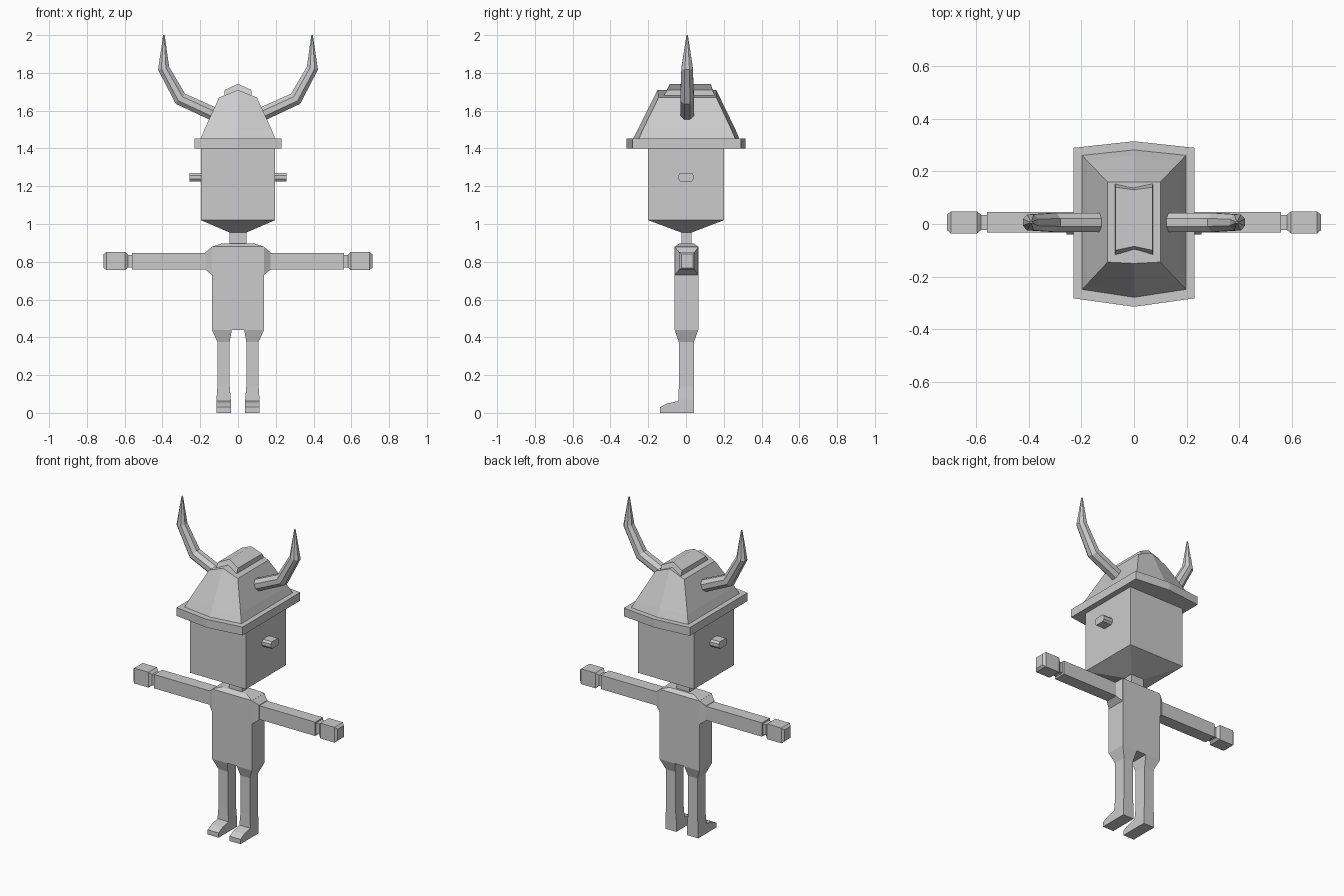
import bpy, bmesh, math
from mathutils import Vector

if "Cube" in bpy.data.objects:
    bpy.data.objects.remove(bpy.data.objects["Cube"])

grey = bpy.data.materials.new("plain grey")
grey.diffuse_color = (0.6, 0.6, 0.6, 1)
grey.use_nodes = True
grey.node_tree.nodes["Principled BSDF"].inputs["Base Color"].default_value = grey.diffuse_color


def loft(name, rings):
    """Skin a list of equal-length rings and cap both ends."""
    bm = bmesh.new()
    rows = [[bm.verts.new(p) for p in ring] for ring in rings]
    n = len(rows[0])
    for a, b in zip(rows, rows[1:]):
        for i in range(n):
            j = (i + 1) % n
            bm.faces.new((a[i], a[j], b[j], b[i]))
    bm.faces.new(rows[0])
    bm.faces.new(rows[-1])
    bmesh.ops.recalc_face_normals(bm, faces=bm.faces)
    mesh = bpy.data.meshes.new(name)
    bm.to_mesh(mesh)
    bm.free()
    mesh.materials.append(grey)
    obj = bpy.data.objects.new(name, mesh)
    bpy.context.collection.objects.link(obj)
    return obj


def rect_z(z, x0, x1, y0, y1):
    return [(x0, y0, z), (x1, y0, z), (x1, y1, z), (x0, y1, z)]


def rect_x(x, y0, y1, z0, z1):
    return [(x, y0, z0), (x, y1, z0), (x, y1, z1), (x, y0, z1)]


def peaked(x, zs, zc, f, fc, b, bc):
    """Six-sided outline: sides at +-x, height zs at corners and zc on the centre line."""
    return [(-x, f, zs), (0, fc, zc), (x, f, zs), (x, b, zs), (0, bc, zc), (-x, b, zs)]


# Head with tapered chin, and neck
loft("head", [rect_z(0.955, -0.045, 0.045, -0.025, 0.03),
              rect_z(1.02, -0.195, 0.195, -0.2, 0.2),
              rect_z(1.41, -0.195, 0.195, -0.2, 0.2)])
loft("neck", [rect_z(z, -0.045, 0.045, -0.025, 0.03) for z in (0.88, 0.97)])

# Helmet: brim, dome and ridge plate
loft("helmet_brim", [peaked(0.23, z, z, -0.283, -0.315, 0.29, 0.315) for z in (1.4, 1.452)])
loft("helmet_dome", [peaked(0.198, 1.45, 1.45, -0.25, -0.28, 0.262, 0.283),
                     peaked(0.178, 1.5, 1.5, -0.228, -0.255, 0.24, 0.262),
                     peaked(0.1, 1.67, 1.71, -0.145, -0.15, 0.16, 0.16)])
loft("helmet_ridge", [peaked(0.072, 1.675, 1.70, -0.12, -0.1, 0.155, 0.14),
                      peaked(0.07, 1.71, 1.742, -0.1, -0.085, 0.14, 0.13)])

# Torso with bevelled shoulders
loft("torso", [rect_z(0.44, -0.138, 0.138, -0.06, 0.065),
               rect_z(0.88, -0.138, 0.138, -0.06, 0.065),
               rect_z(0.897, -0.085, 0.085, -0.035, 0.042)])

# Paired parts
for side, s in (("right", 1), ("left", -1)):
    # Ears: flattened octagonal pegs
    outline = [(-0.04, 1.237), (-0.03, 1.225), (0.03, 1.225), (0.04, 1.237),
               (0.04, 1.258), (0.03, 1.27), (-0.03, 1.27), (-0.04, 1.258)]
    loft(side + "_ear", [[(s * x, y, z) for y, z in outline] for x in (0.18, 0.257)])

    # Horns: octagonal tube along a bent path
    path = [(0.12, 1.578, 0.037), (0.305, 1.663, 0.037), (0.394, 1.825, 0.031), (0.392, 2.0, 0.004)]
    rings = []
    for i, (x, z, r) in enumerate(path):
        p, q = path[max(i - 1, 0)], path[min(i + 1, 3)]
        t = Vector((q[0] - p[0], q[1] - p[1])).normalized()
        ring = []
        for k in range(8):
            a = math.tau * (k + 0.5) / 8
            u, v = r * 1.06 * math.cos(a), r * 1.06 * math.sin(a)
            ring.append((s * (x - t.y * u), 0.006 + v, z + t.x * u))
        rings.append(ring)
    loft(side + "_horn", rings)

    # Shoulder stub, arm and hand
    loft(side + "_shoulder", [rect_x(s * 0.137, -0.06, 0.065, 0.73, 0.88),
                              rect_x(s * 0.172, -0.036, 0.046, 0.758, 0.85)])
    loft(side + "_arm", [rect_x(s * x, -0.033, 0.045, 0.76, 0.847) for x in (0.16, 0.56)])
    loft(side + "_hand", [rect_x(s * x, 0.006 - h, 0.006 + h, 0.804 - v, 0.804 + v)
                          for x, h, v in ((0.55, 0.029, 0.033), (0.582, 0.029, 0.033),
                                          (0.598, 0.042, 0.048), (0.697, 0.042, 0.048),
                                          (0.711, 0.03, 0.036))])

    # Leg flaring up into the hip
    legs = [(0.0, 0.038, 0.114, -0.04, 0.042), (0.07, 0.038, 0.114, -0.04, 0.042),
            (0.14, 0.044, 0.109, -0.038, 0.042), (0.375, 0.044, 0.109, -0.038, 0.042),
            (0.44, 0.033, 0.138, -0.06, 0.065)]
    loft(side + "_leg", [rect_z(z, s * a, s * b, f, k) for z, a, b, f, k in legs])

    # Foot: stepped side profile
    prof = [(0.0, 0.0), (-0.138, 0.0), (-0.138, 0.03), (-0.1, 0.05), (-0.038, 0.063), (0.0, 0.063)]
    loft(side + "_foot", [[(s * x, y, z) for y, z in prof] for x in (0.038, 0.114)])
